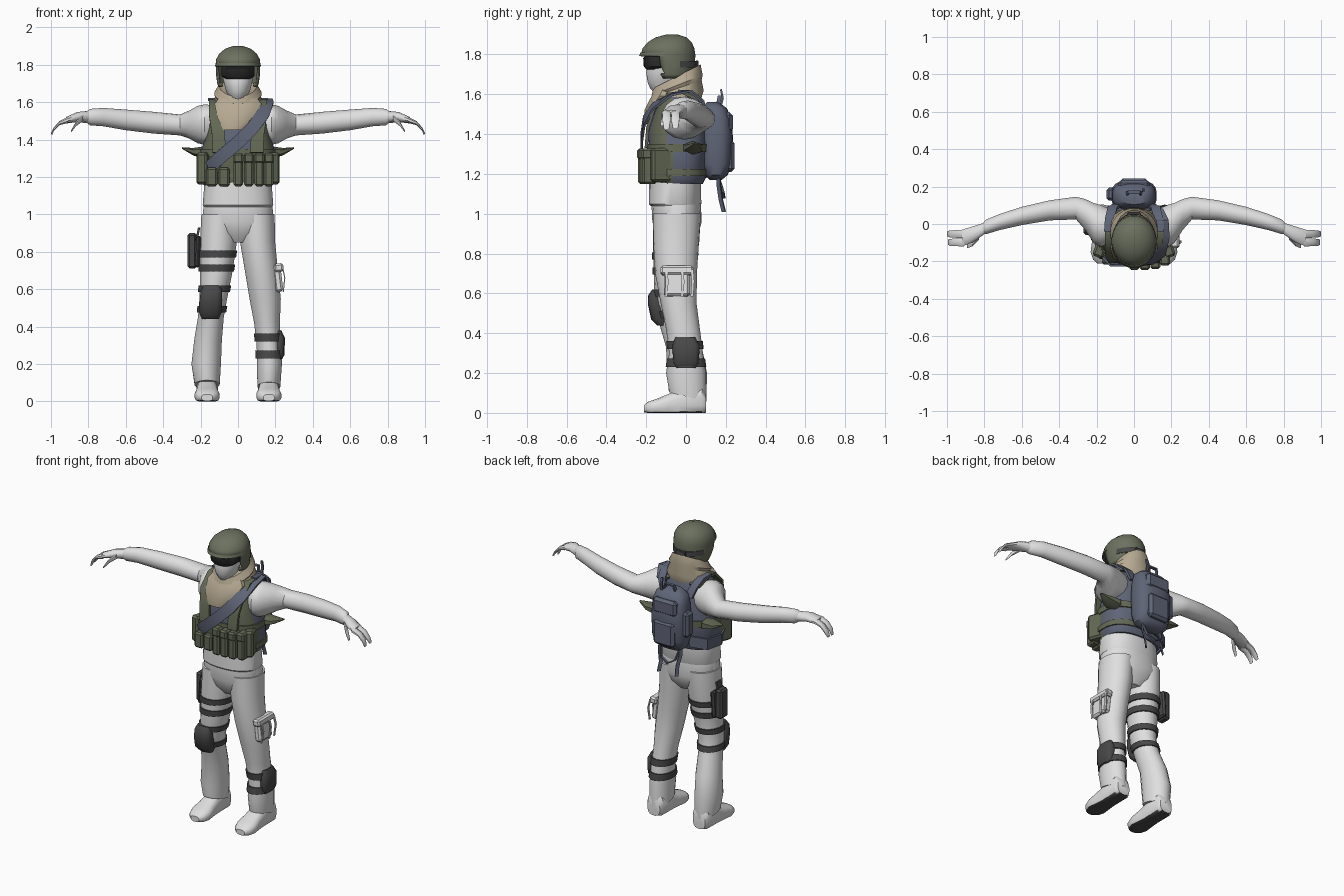
import bpy, bmesh, math
from mathutils import Vector, Matrix


def material(name, r, g, b):
    m = bpy.data.materials.new(name)
    m.diffuse_color = (r, g, b, 1)
    return m


CLOTH = material("light cloth", .74, .74, .74)
GREEN = material("olive green", .125, .14, .09)
HELM = material("helmet green", .15, .165, .115)
BLUE = material("slate blue", .115, .13, .185)
TAN = material("sand", .47, .40, .29)
DARK = material("dark grey", .065, .065, .065)
BLACK = material("lens black", .022, .022, .022)


def finish(name, bm, mats, rule=None, angle=40):
    bmesh.ops.recalc_face_normals(bm, faces=bm.faces)
    if rule:
        for f in bm.faces:
            f.material_index = rule(f.calc_center_median(), f.normal)
    me = bpy.data.meshes.new(name)
    bm.to_mesh(me)
    bm.free()
    for m in mats:
        me.materials.append(m)
    me.shade_smooth()
    me.set_sharp_from_angle(angle=math.radians(angle))
    ob = bpy.data.objects.new(name, me)
    bpy.context.collection.objects.link(ob)
    return ob


def loft(name, rings, mats, n=16, axis='z', power=2.0, rule=None, angle=40, mx=1, caps=True, drop=None):
    """rings: (position on axis, centre a, centre b, radius a, radius b, optional tilt)"""
    bm = bmesh.new()
    rows = []
    for r in rings:
        t, a, b, ra, rb = r[:5]
        tilt = r[5] if len(r) > 5 else 0
        row = []
        for i in range(n):
            w = 2 * math.pi * (i + .5) / n
            c, s = math.cos(w), math.sin(w)
            u = a + ra * math.copysign(abs(c) ** (2 / power), c)
            v = b + rb * math.copysign(abs(s) ** (2 / power), s)
            k = t + tilt * (v - b)
            p = {'z': (u, v, k), 'x': (k, u, v), 'y': (u, k, v)}[axis]
            row.append(bm.verts.new((p[0] * mx, p[1], max(p[2], 0))))
        rows.append(row)
    for lo, hi in zip(rows, rows[1:]):
        for i in range(n):
            j = (i + 1) % n
            bm.faces.new((lo[i], lo[j], hi[j], hi[i]))
    if caps:
        bm.faces.new(rows[0])
        bm.faces.new(rows[-1])
    if drop:
        gone = [f for f in bm.faces if drop(f.calc_center_median())]
        bmesh.ops.delete(bm, geom=gone, context='FACES')
    return finish(name, bm, mats, rule, angle)


def box(name, c, size, mat, bevel=.01, rot=(0, 0, 0)):
    bm = bmesh.new()
    bmesh.ops.create_cube(bm, size=1, matrix=Matrix.Diagonal((*size, 1)))
    bmesh.ops.bevel(bm, geom=list(bm.edges), offset=bevel, segments=1, affect='EDGES')
    ob = finish(name, bm, [mat], angle=30)
    ob.location, ob.rotation_euler = c, rot
    return ob


def strap(name, pts, side, width, mat, thick=.012):
    """Flat strap along pts; side is one vector or one per point."""
    bm = bmesh.new()
    pts = [Vector(p) for p in pts]
    sides = side if isinstance(side, list) else [side] * len(pts)
    rows = []
    for i, p in enumerate(pts):
        d = pts[min(i + 1, len(pts) - 1)] - pts[max(i - 1, 0)]
        s = Vector(sides[i]).normalized()
        nrm = d.cross(s).normalized() * thick / 2
        s = s * width / 2
        rows.append([bm.verts.new(p + q) for q in (s + nrm, nrm - s, -s - nrm, s - nrm)])
    for lo, hi in zip(rows, rows[1:]):
        for i in range(4):
            j = (i + 1) % 4
            bm.faces.new((lo[i], lo[j], hi[j], hi[i]))
    bm.faces.new(rows[0])
    bm.faces.new(rows[-1])
    return finish(name, bm, [mat])


def ring_at(rings, z, grow):
    for p, q in zip(rings, rings[1:]):
        if q[0] <= z <= p[0]:
            k = (z - p[0]) / (q[0] - p[0])
            r = [p[i] + (q[i] - p[i]) * k for i in range(5)]
            return (z, r[1], r[2], r[3] + grow, r[4] + grow)


def band(name, rings, z0, z1, mat, grow=.008, power=2.0):
    loft(name, [ring_at(rings, z0, 0), ring_at(rings, z0, grow),
                ring_at(rings, z1, grow), ring_at(rings, z1, 0)], [mat], 20, power=power)


# Trousers
leg_r = [(1.0, -.1, -.045, .097, .12), (.85, -.105, -.05, .1, .116), (.7, -.115, -.062, .088, .1),
         (.55, -.132, -.072, .075, .085), (.45, -.145, -.05, .07, .085), (.33, -.16, -.01, .075, .09),
         (.2, -.17, .005, .08, .1), (.09, -.165, .008, .068, .095)]
leg_l = [(1.0, .1, -.045, .097, .12), (.85, .105, -.05, .095, .114), (.7, .125, -.05, .09, .105),
         (.55, .145, -.037, .085, .09), (.42, .155, -.015, .07, .085), (.3, .165, 0, .066, .085),
         (.2, .168, 0, .068, .1), (.08, .165, .01, .062, .094)]
for side, leg in (("right", leg_r), ("left", leg_l)):
    rings = leg[:-1] + [leg[-1] + (-.25,)]
    loft(side + "_trouser_leg", rings, [CLOTH], 18)
    x = leg[-1][1]
    # Boot with a dark sole
    loft(side + "_boot", [(.1, x, .05, .045, .05), (.08, x, .06, .058, .08), (-.04, x, .05, .055, .07),
                          (-.09, x, .04, .06, .055), (-.15, x, .03, .068, .04), (-.19, x, .025, .055, .032),
                          (-.212, x, .02, .03, .018)], [CLOTH, DARK], 16, 'y', 2.6,
         rule=lambda c, n: 1 if n.z < -.7 and c.z < .01 else 0)
loft("trouser_seat", [(.85, 0, -.045, .06, .07), (.9, 0, -.045, .15, .108), (.96, 0, -.045, .195, .125),
                      (1.06, 0, -.05, .183, .125), (1.1, 0, -.05, .175, .12)], [CLOTH], 24, power=2.3)
loft("shirt_hem", [(1.04, 0, -.053, .183, .125), (1.05, 0, -.055, .19, .133), (1.18, 0, -.055, .18, .13)],
     [CLOTH], 24, power=2.3)

# Vest: green front panels over a blue body
torso = [(1.63, 0, -.03, .08, .08), (1.58, 0, -.03, .15, .1), (1.52, 0, -.035, .165, .122),
         (1.42, 0, -.04, .172, .148), (1.35, 0, -.04, .195, .148), (1.18, 0, -.045, .2, .145),
         (1.15, 0, -.045, .18, .13)]
loft("vest", torso, [BLUE, GREEN], 32, power=2.5,
     rule=lambda c, n: 1 if c.y < -.08 and (c.z < 1.36 or abs(c.x) > .085) else 0)
band("vest_upper_belt", torso, 1.31, 1.35, GREEN, power=2.5)
band("vest_lower_belt", torso, 1.19, 1.225, GREEN, power=2.5)
for s in (-1, 1):
    strap("vest_shoulder_strap", [(s * .1, -.2, 1.33), (s * .105, -.192, 1.43), (s * .12, -.16, 1.53),
                                  (s * .12, -.09, 1.6), (s * .12, -.02, 1.61), (s * .11, .07, 1.57)],
          (1, 0, 0), .07, GREEN, .016)
    loft("vest_side_tab", [(.17, .03, 1.33, .06, .035), (.24, .04, 1.335, .045, .02), (.3, .05, 1.355, .008, .004)],
         [GREEN], 6, 'x', mx=s)
    box("side_pouch", (s * .178, -.125, 1.245), (.06, .11, .17), GREEN, .012, (0, 0, s * .35))

# Magazine pouches with flaps
for x in (.002, .058, .114, .165):
    y = -.205 + max(0, x - .1) * .35
    box("magazine_pouch", (x, y, 1.235), (.05, .07, .17), GREEN, .01)
    box("pouch_flap", (x, y - .002, 1.3), (.054, .076, .055), GREEN, .01)
for x in (-.14, -.075):
    box("utility_pouch", (x, -.187, 1.2), (.06, .06, .1), GREEN, .01)

# Diagonal sling
strap("sling", [(.12, .08, 1.56), (.15, .02, 1.615), (.155, -.07, 1.6), (.135, -.165, 1.54), (.08, -.21, 1.465),
                (0, -.222, 1.385), (-.1, -.222, 1.3), (-.18, -.15, 1.225), (-.214, -.06, 1.2), (-.19, .05, 1.2),
                (-.1, .11, 1.22)],
      [(1, 0, 0), (1, 0, 0), (1, 0, -.1), (.9, 0, -.4)] + [(.7, 0, -.7)] * 3 +
      [(.4, 0, -.9), (0, 0, -1), (0, 0, -1), (0, 0, -1)], .07, BLUE)

# Sleeves and hands
for s in (-1, 1):
    loft("sleeve", [(.1, -.01, 1.48, .08, .1), (.18, -.01, 1.48, .115, .108), (.215, .005, 1.48, .11, .1),
                    (.26, .05, 1.48, .085, .075), (.31, .085, 1.478, .062, .056), (.45, .073, 1.49, .055, .058),
                    (.6, .043, 1.505, .05, .055), (.72, .01, 1.52, .044, .049), (.79, -.015, 1.52, .04, .044),
                    (.81, -.025, 1.52, .028, .03)], [CLOTH], 14, 'x', mx=s)
    loft("palm", [(.79, -.018, 1.52, .03, .034), (.86, -.055, 1.52, .045, .027), (.92, -.075, 1.503, .047, .017)],
         [CLOTH], 10, 'x', mx=s)
    for y, e, z in ((-.053, 1.0, 1.43), (-.098, .995, 1.425)):
        loft("fingers", [(.91, y, 1.505, .024, .018), (.955, y, 1.488, .022, .012),
                         (.985, y, 1.455, .02, .01), (e, y, z, .014, .006)], [CLOTH], 8, 'x', mx=s)
    loft("thumb", [(.83, -.07, 1.515, .018, .018), (.865, -.105, 1.485, .016, .014), (.892, -.12, 1.445, .01, .006)],
         [CLOTH], 8, 'x', mx=s)

# Scarf
loft("scarf", [(1.54, 0, -.04, .14, .115, .25), (1.58, 0, -.04, .145, .13, .3), (1.63, 0, -.04, .12, .12, .35),
               (1.645, 0, -.045, .128, .13, .4), (1.69, 0, -.045, .1, .12, .5), (1.685, 0, -.045, .08, .095, .5)],
     [TAN], 20, angle=35)
loft("scarf_bib", [(1.45, -.03, -.195, .05, .014), (1.52, -.01, -.175, .105, .035), (1.59, 0, -.12, .13, .055),
                   (1.63, 0, -.1, .1, .05)], [TAN], 12, angle=30)

# Head, goggles and helmet
loft("masked_face", [(1.58, 0, -.06, .06, .07), (1.63, 0, -.11, .045, .07), (1.66, 0, -.115, .065, .078),
                     (1.71, 0, -.11, .078, .09), (1.75, 0, -.1, .085, .09), (1.82, 0, -.09, .085, .09)], [CLOTH], 18)
loft("goggles", [(1.725, 0, -.115, .07, .085), (1.74, 0, -.115, .088, .097), (1.782, 0, -.115, .09, .1),
                 (1.795, 0, -.11, .085, .09)], [BLACK], 18, power=2.5)
loft("goggle_strap", [(1.735, 0, -.085, .115, .137), (1.735, 0, -.085, .118, .143), (1.768, 0, -.085, .118, .143),
                      (1.768, 0, -.085, .115, .137)], [DARK], 24, drop=lambda c: c.y < -.02)
helmet = loft("helmet", [(1.68, 0, -.07, .105, .085), (1.7, 0, -.07, .112, .108), (1.745, 0, -.085, .118, .13),
                         (1.797, 0, -.09, .12, .138), (1.83, 0, -.088, .117, .131), (1.86, 0, -.082, .1, .112),
                         (1.885, 0, -.075, .07, .08), (1.9, 0, -.07, .025, .03)], [HELM], 28, angle=50,
              drop=lambda c: (c.y < -.125 and c.z < 1.796) or c.z < 1.685)
shell = helmet.modifiers.new("thickness", 'SOLIDIFY')
shell.thickness = .012
loft("helmet_brim", [(1.79, 0, -.09, .115, .13), (1.792, 0, -.092, .123, .145), (1.81, 0, -.09, .121, .139)],
     [HELM], 28, drop=lambda c: c.y > -.12)
box("helmet_buckle", (0, .055, 1.752), (.07, .014, .035), DARK, .004)

# Backpack with pockets, handle and loose straps
loft("backpack", [(1.17, 0, .15, .07, .03), (1.195, 0, .15, .105, .06), (1.25, 0, .152, .118, .078),
                  (1.38, 0, .152, .122, .084), (1.48, 0, .15, .115, .078), (1.53, 0, .143, .1, .062),
                  (1.56, 0, .135, .06, .03)], [BLUE], 22, power=2.8)
box("backpack_pocket", (0, .222, 1.29), (.15, .045, .16), BLUE, .016)
box("backpack_lid", (0, .21, 1.46), (.17, .05, .1), BLUE, .016)
box("backpack_side_pouch", (-.125, .16, 1.36), (.045, .07, .16), BLUE, .014)
strap("carry_handle", [(-.04, .16, 1.545), (-.03, .17, 1.59), (.03, .17, 1.59), (.04, .16, 1.545)],
      (0, 1, 0), .02, BLUE, .01)
strap("top_cord", [(.05, .17, 1.52), (.05, .185, 1.58), (.05, .175, 1.625)], (1, 0, 0), .014, BLUE, .01)
for s in (-1, 1):
    strap("backpack_harness", [(s * .09, .1, 1.5), (s * .115, .085, 1.565), (s * .13, .03, 1.612),
                               (s * .135, -.04, 1.615)], (1, 0, 0), .05, BLUE, .016)
    strap("loose_strap", [(s * .07, .16, 1.22), (s * .075, .165, 1.14), (s * .06, .175, 1.07),
                          (s * .065, .19, 1.01)], (.6, .8, 0), .022, BLUE, .008)
strap("hanging_loop", [(-.07, .16, 1.19), (-.05, .185, 1.11), (0, .19, 1.08), (.05, .185, 1.11), (.07, .16, 1.19)],
      (0, 1, 0), .016, BLUE, .008)

# Holster and thigh straps
for z in (.77, .695):
    band("thigh_strap", leg_r, z, z + .036, DARK)
box("holster_plate", (-.213, -.03, .8), (.025, .13, .17), DARK, .01, (0, .06, 0))
box("holster", (-.245, -.02, .805), (.05, .075, .19), DARK, .012)
strap("holster_hanger", [(-.208, -.04, .93), (-.222, -.04, .86)], (0, 1, 0), .045, DARK)

# Knee pad and its straps
for z in (.585, .475):
    band("knee_strap", leg_r, z, z + .035, DARK)
loft("knee_pad", [(.44, -.148, -.115, .045, .03), (.47, -.148, -.13, .06, .045), (.54, -.145, -.145, .062, .045),
                  (.59, -.142, -.15, .058, .04), (.62, -.14, -.145, .045, .025)], [DARK], 14, power=2.8)

# Slipped pad on the left shin
for z in (.32, .23):
    band("shin_strap", leg_l, z, z + .042, DARK)
loft("shin_pad", [(.225, .215, .0, .02, .05), (.25, .215, 0, .035, .065), (.34, .215, 0, .036, .068),
                  (.38, .21, -.005, .022, .05)], [DARK], 14, power=3)

# Cargo pocket with loose tapes
box("cargo_pocket", (.213, -.045, .65), (.045, .13, .13), CLOTH, .012, (0, -.12, 0))
box("cargo_flap", (.218, -.045, .715), (.05, .165, .045), CLOTH, .01, (0, -.12, 0))
for y in (-.1, -.02, .03):
    strap("cargo_tape", [(.238, y, .72), (.25, y + .005, .66), (.242, y, .585)], (0, 1, 0), .014, CLOTH, .006)
